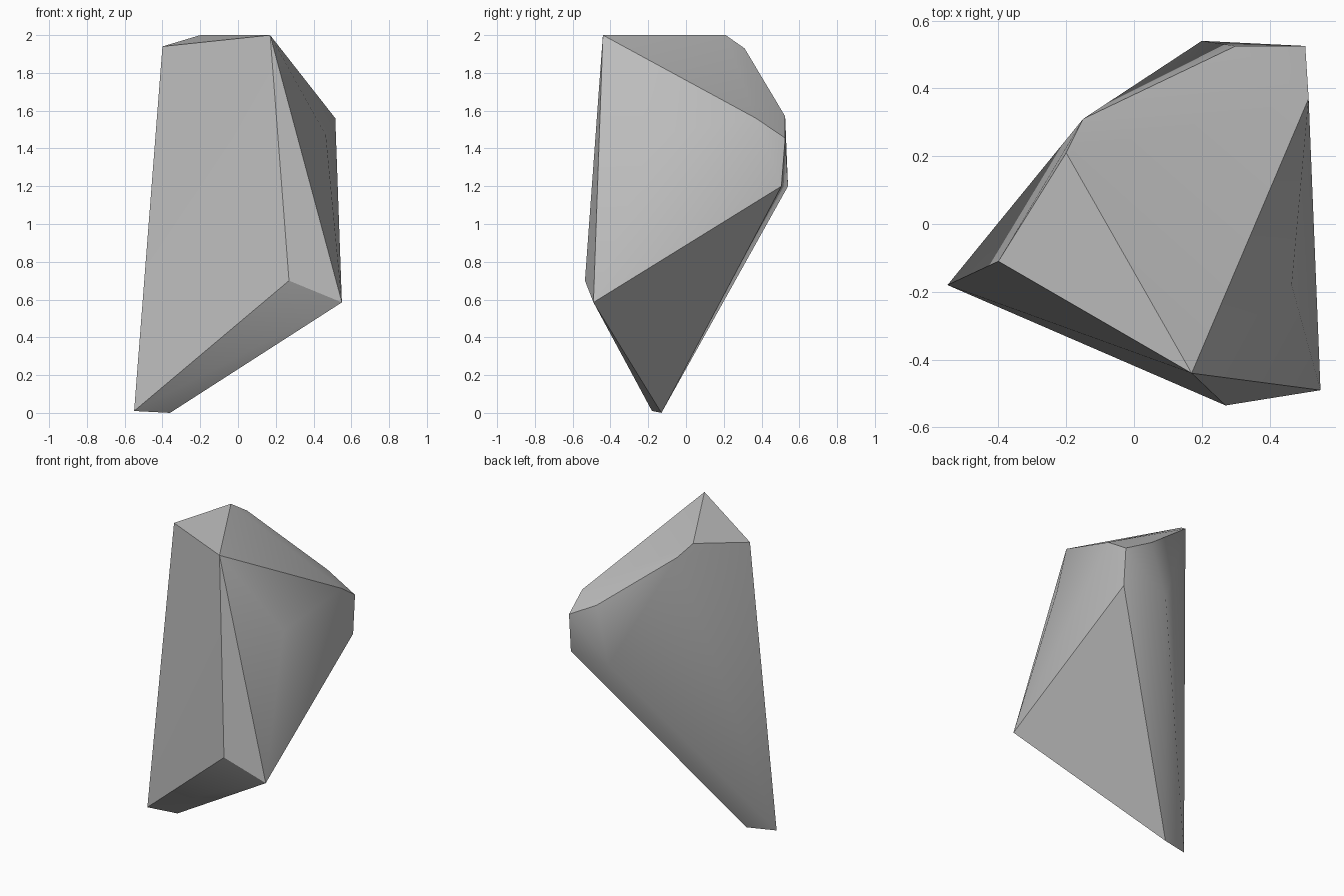
import bpy
import bmesh
import math

cube = bpy.data.objects.get("Cube")
if cube:
    bpy.data.objects.remove(cube, do_unlink=True)

# Corner points of the boulder, grouped by region
foot = [(-0.55, -0.18, 0.01), (-0.36, -0.13, 0.0)]
front_ledge = [(0.27, -0.535, 0.70), (0.55, -0.49, 0.585)]
crown = [(0.17, -0.44, 2.0), (-0.40, -0.11, 1.94),
         (-0.20, 0.21, 2.0), (-0.15, 0.31, 1.93)]
back_bulge = [(0.20, 0.54, 1.20), (0.30, 0.525, 1.57),
              (0.505, 0.525, 1.455), (0.505, 0.505, 1.20)]
left_side = [(0.515, 0.37, 1.56), (0.465, -0.18, 1.47)]

# Stone grey material
stone = bpy.data.materials.new("stone_grey")
stone.use_nodes = True
colour = (0.52, 0.52, 0.52, 1.0)
stone.diffuse_color = colour
shader = next(n for n in stone.node_tree.nodes if n.type == 'BSDF_PRINCIPLED')
shader.inputs["Base Color"].default_value = colour
shader.inputs["Roughness"].default_value = 0.9

# Wrap the corners in a convex shell
bm = bmesh.new()
for corner in foot + front_ledge + crown + back_bulge + left_side:
    bm.verts.new(corner)
bmesh.ops.convex_hull(bm, input=bm.verts[:])
loose = [v for v in bm.verts if not v.link_faces]
bmesh.ops.delete(bm, geom=loose, context='VERTS')
bmesh.ops.recalc_face_normals(bm, faces=bm.faces[:])
mesh = bpy.data.meshes.new("boulder")
bm.to_mesh(mesh)
bm.free()

boulder = bpy.data.objects.new("boulder", mesh)
bpy.context.collection.objects.link(boulder)
mesh.materials.append(stone)

# Soft facets with crisp main ridges
bpy.ops.object.select_all(action='DESELECT')
boulder.select_set(True)
bpy.context.view_layer.objects.active = boulder
bpy.ops.object.shade_smooth_by_angle(angle=math.radians(30))
